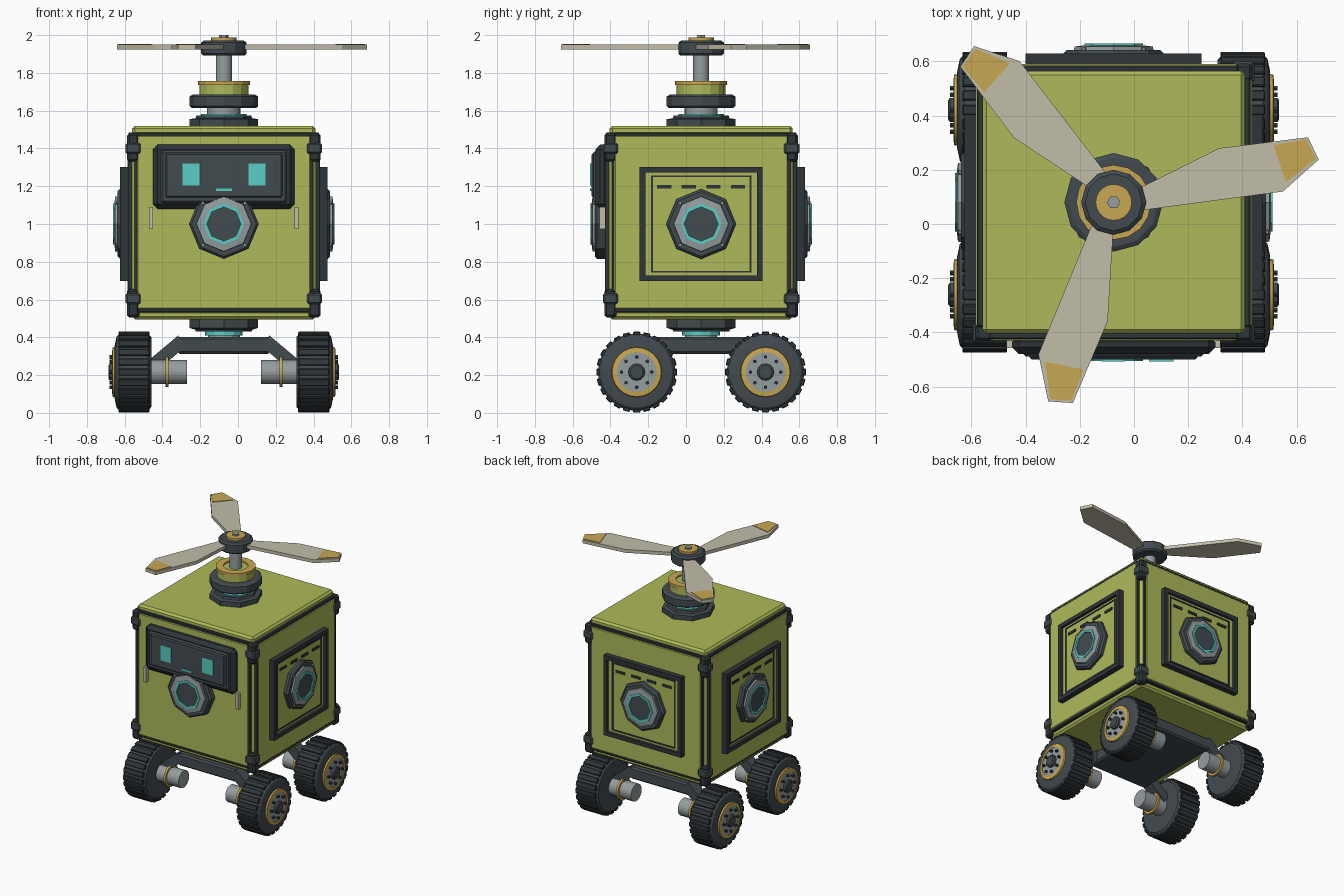
import bpy, bmesh, math
from mathutils import Matrix, Vector

if "Cube" in bpy.data.objects:
    bpy.data.objects.remove(bpy.data.objects["Cube"])


def material(name, r, g, b):
    m = bpy.data.materials.new(name)
    m.use_nodes = True
    m.diffuse_color = (r, g, b, 1)
    m.node_tree.nodes["Principled BSDF"].inputs["Base Color"].default_value = (r, g, b, 1)
    return m


LIME = material("lime paint", 0.43, 0.49, 0.10)
DARK = material("slate", 0.055, 0.07, 0.08)
BLACK = material("dark rubber", 0.028, 0.036, 0.041)
GREY = material("steel", 0.30, 0.34, 0.35)
TEAL = material("teal glow", 0.10, 0.61, 0.55)
GOLD = material("gold", 0.58, 0.39, 0.085)
CREAM = material("cream", 0.54, 0.51, 0.40)

T = Matrix.Translation


def R(deg, axis):
    return Matrix.Rotation(math.radians(deg), 4, axis)


CENTRE = T((-0.075, 0.08, 0))


def finish(name, bm, mat, matrix, smooth=False):
    bm.transform(matrix)
    bmesh.ops.recalc_face_normals(bm, faces=bm.faces)
    mesh = bpy.data.meshes.new(name)
    bm.to_mesh(mesh)
    bm.free()
    mesh.materials.append(mat)
    obj = bpy.data.objects.new(name, mesh)
    bpy.context.collection.objects.link(obj)
    if smooth:
        bpy.ops.object.select_all(action="DESELECT")
        obj.select_set(True)
        bpy.context.view_layer.objects.active = obj
        bpy.ops.object.shade_smooth_by_angle(angle=math.radians(30))
    return obj


def boxes(name, mat, size, places, matrix=CENTRE, bevel=0):
    """Equal boxes in one mesh; each place is a point or a matrix."""
    bm = bmesh.new()
    for p in places:
        m = p if isinstance(p, Matrix) else T(p)
        bmesh.ops.create_cube(bm, size=1, matrix=m @ Matrix.Diagonal((*size, 1)))
    if bevel:
        bmesh.ops.bevel(bm, geom=bm.edges[:], offset=bevel, segments=1, affect="EDGES")
    return finish(name, bm, mat, matrix)


def lathe(name, mat, sides, profile, matrix=CENTRE, spots=((0, 0, 0),), ring=False):
    """Turn (radius, height) points around z, capped unless it is a closed ring."""
    bm = bmesh.new()
    for s in spots:
        loops = []
        for r, h in profile:
            loops.append([bm.verts.new(Vector(s) + Vector((r * math.cos(a), r * math.sin(a), h)))
                          for a in (2 * math.pi * i / sides for i in range(sides))])
        pairs = list(zip(loops, loops[1:]))
        if ring:
            pairs.append((loops[-1], loops[0]))
        else:
            bm.faces.new(loops[0])
            bm.faces.new(loops[-1])
        for a, b in pairs:
            for i in range(sides):
                j = (i + 1) % sides
                bm.faces.new((a[i], a[j], b[j], b[i]))
    return finish(name, bm, mat, matrix, sides >= 20)


def disc(name, mat, sides, r, lo, hi, matrix=CENTRE, spots=((0, 0, 0),)):
    return lathe(name, mat, sides, [(r, lo), (r, hi)], matrix, spots)


def band(name, mat, sides, r_in, r_out, lo, hi, matrix=CENTRE):
    return lathe(name, mat, sides, [(r_in, lo), (r_out, lo), (r_out, hi), (r_in, hi)], matrix, ring=True)


def frame(name, mat, half_w, half_h, bar, lo, hi, matrix):
    """Rectangular ring made from one plate with an inset hole."""
    bm = bmesh.new()
    rings = []
    for w, h, z in ((half_w, half_h, lo), (half_w, half_h, hi),
                    (half_w - bar, half_h - bar, hi), (half_w - bar, half_h - bar, lo)):
        rings.append([bm.verts.new((w * sx, h * sy, z)) for sx, sy in ((1, 1), (-1, 1), (-1, -1), (1, -1))])
    for k in range(4):
        a, b = rings[k], rings[(k + 1) % 4]
        for i in range(4):
            j = (i + 1) % 4
            bm.faces.new((a[i], a[j], b[j], b[i]))
    return finish(name, bm, mat, matrix)


def polar(count, r, z, start=0):
    return [(r * math.cos(a), r * math.sin(a), z)
            for a in (math.radians(start) + 2 * math.pi * i / count for i in range(count))]


# Body shell, lids and edge trim
boxes("body", LIME, (1.0, 1.0, 0.98), [(0, 0, 1.008)], bevel=0.045)
boxes("lid_plates", LIME, (0.97, 0.97, 0.05), [(0, 0, 1.495), (0, 0, 0.52)], bevel=0.015)
corners = [(x, y) for x in (-0.48, 0.48) for y in (-0.48, 0.48)]
boxes("corner_brackets", BLACK, (0.065, 0.065, 0.15),
      [(x, y, z) for x, y in corners for z in (1.405, 0.58)], bevel=0.012)
boxes("corner_clamps", DARK, (0.08, 0.08, 0.06),
      [(x, y, z) for x, y in corners for z in (1.40, 0.605)], bevel=0.01)


def port(side, M):
    # Octagonal socket with bolts, steel ring and glowing rim
    lathe(side + "_port_base", DARK, 8, [(0.185, 0.49), (0.185, 0.55), (0.172, 0.563)], M)
    lathe(side + "_port_ring", GREY, 8, [(0.105, 0.55), (0.148, 0.55), (0.145, 0.575), (0.105, 0.58)], M, ring=True)
    band(side + "_port_glow", TEAL, 8, 0.09, 0.108, 0.55, 0.586, M)
    disc(side + "_port_lens", DARK, 8, 0.092, 0.55, 0.578, M)
    disc(side + "_port_bolts", GREY, 6, 0.009, 0.56, 0.572, M, polar(4, 0.157, 0, 45))


for k, side in enumerate(("front", "left", "back", "right")):
    M = CENTRE @ T((0, 0, 1.0)) @ R(90 * k, "Z") @ R(90, "X")
    boxes(side + "_panel", LIME, (0.92, 0.92, 0.02), [(0, 0.008, 0.5)], M, bevel=0.006)
    boxes(side + "_rails", BLACK, (0.92, 0.025, 0.03), [(0, 0.472, 0.49), (0, -0.456, 0.49)], M, bevel=0.005)
    boxes(side + "_edge_seams", BLACK, (0.012, 0.92, 0.02), [(-0.466, 0.008, 0.497), (0.466, 0.008, 0.497)], M)
    port(side, M)
    if k:
        # Service hatch with vent slots
        frame(side + "_hatch_frame", BLACK, 0.325, 0.302, 0.03, 0.49, 0.55, M)
        boxes(side + "_hatch", LIME, (0.60, 0.55, 0.03), [(0, 0, 0.515)], M)
        frame(side + "_hatch_seam", BLACK, 0.266, 0.258, 0.01, 0.52, 0.535, M)
        boxes(side + "_hatch_slots", BLACK, (0.075, 0.018, 0.009),
              [(x, 0.197, 0.533) for x in (-0.195, -0.065, 0.065, 0.195)], M)
    else:
        # Face display with eyes and mouth
        boxes("face_bezel", BLACK, (0.75, 0.34, 0.07), [(0, 0.25, 0.525)], M, bevel=0.025)
        boxes("face_surround", DARK, (0.67, 0.28, 0.03), [(0, 0.25, 0.555)], M, bevel=0.012)
        boxes("face_screen", DARK, (0.62, 0.235, 0.03), [(0, 0.258, 0.565)], M, bevel=0.008)
        boxes("eyes", TEAL, (0.09, 0.115, 0.009), [(-0.175, 0.262, 0.583), (0.175, 0.262, 0.583)], M)
        boxes("mouth", TEAL, (0.085, 0.013, 0.009), [(0, 0.182, 0.583)], M)
        boxes("cheek_bars", CREAM, (0.02, 0.115, 0.035), [(-0.385, 0.032, 0.52), (0.385, 0.032, 0.52)], M)

# Neck and rotor mast
lathe("neck_base", DARK, 8, [(0.182, 1.51), (0.182, 1.555), (0.15, 1.56), (0.145, 1.575)])
band("neck_glow", TEAL, 12, 0.08, 0.12, 1.57, 1.582)
disc("neck_core", GREY, 24, 0.088, 1.57, 1.62)
lathe("mast_collar", DARK, 12, [(0.172, 1.615), (0.182, 1.625), (0.182, 1.675), (0.165, 1.685)])
disc("mast_drum", LIME, 16, 0.13, 1.68, 1.745)
band("mast_drum_ring", GOLD, 16, 0.085, 0.138, 1.735, 1.757)
disc("mast_shaft", GREY, 24, 0.042, 1.70, 1.91)
lathe("rotor_hub", DARK, 12, [(0.11, 1.892), (0.12, 1.902), (0.12, 1.96), (0.105, 1.972)])
disc("rotor_cap", GOLD, 20, 0.067, 1.965, 1.988)
disc("rotor_nut", GREY, 6, 0.025, 1.985, 2.0)


# Rotor blades with painted tips
def plate(name, mat, outline, lo, hi, matrix):
    bm = bmesh.new()
    face = bm.faces.new([bm.verts.new((x, y, lo)) for x, y in outline])
    top = bmesh.ops.extrude_face_region(bm, geom=[face])["geom"]
    bmesh.ops.translate(bm, vec=(0, 0, hi - lo), verts=[v for v in top if isinstance(v, bmesh.types.BMVert)])
    return finish(name, mat=mat, bm=bm, matrix=matrix)


blade = [(0.09, 0.05), (0.39, 0.2), (0.717, 0.24), (0.757, 0.158), (0.625, 0.04), (0.10, -0.03)]
tip = [(0.59, 0.212), (0.712, 0.232), (0.747, 0.16), (0.636, 0.075)]
for k in range(3):
    spin = CENTRE @ R(120 * k, "Z")
    plate("blade_%d" % k, CREAM, blade, 1.925, 1.95, spin)
    plate("blade_tip_%d" % k, GOLD, tip, 1.948, 1.954, spin)

# Lower neck and chassis
lathe("lower_neck", DARK, 8, [(0.15, 0.43), (0.15, 0.44), (0.182, 0.45), (0.182, 0.50)])
disc("lower_neck_glow", TEAL, 12, 0.10, 0.41, 0.432)
disc("lower_neck_core", GREY, 12, 0.085, 0.39, 0.42)
boxes("chassis", DARK, (0.49, 0.70, 0.09), [(0, 0, 0.357)], bevel=0.012)

# Wheels, axles and struts
tread = [R(15 * i, "Z") @ T((0.203, 0, 0)) for i in range(24)]
for sx, lr in ((-1, "right"), (1, "left")):
    for sy, fb in ((-1, "front"), (1, "back")):
        tag = fb + "_" + lr
        spot = CENTRE @ T((sx * 0.476, sy * 0.341, 0.216))
        W = spot @ R(90 * sx, "Y")
        lathe(tag + "_tyre", DARK, 32, [(0.12, -0.092), (0.185, -0.092), (0.205, -0.075), (0.205, 0.075),
                                        (0.188, 0.092), (0.14, 0.102)], W)
        boxes(tag + "_treads", BLACK, (0.022, 0.038, 0.165), tread, W, bevel=0.004)
        lathe(tag + "_rim", GOLD, 24, [(0.105, 0.09), (0.135, 0.09), (0.13, 0.113), (0.105, 0.116)], W, ring=True)
        disc(tag + "_hub", GREY, 24, 0.108, 0.09, 0.112, W)
        lathe(tag + "_hub_cap", DARK, 12, [(0.045, 0.10), (0.045, 0.128), (0.035, 0.135)], W)
        disc(tag + "_hub_bolts", BLACK, 6, 0.01, 0.105, 0.128, W, polar(8, 0.08, 0))
        disc(tag + "_axle", GREY, 24, 0.064, -0.28, -0.08, W)
        band(tag + "_axle_ring", GOLD, 24, 0.06, 0.08, -0.182, -0.166, W)
        boxes(tag + "_strut", DARK, (0.21, 0.08, 0.07), [T((sx * 0.30, sy * 0.31, 0.315)) @ R(sx * 40, "Y")])
